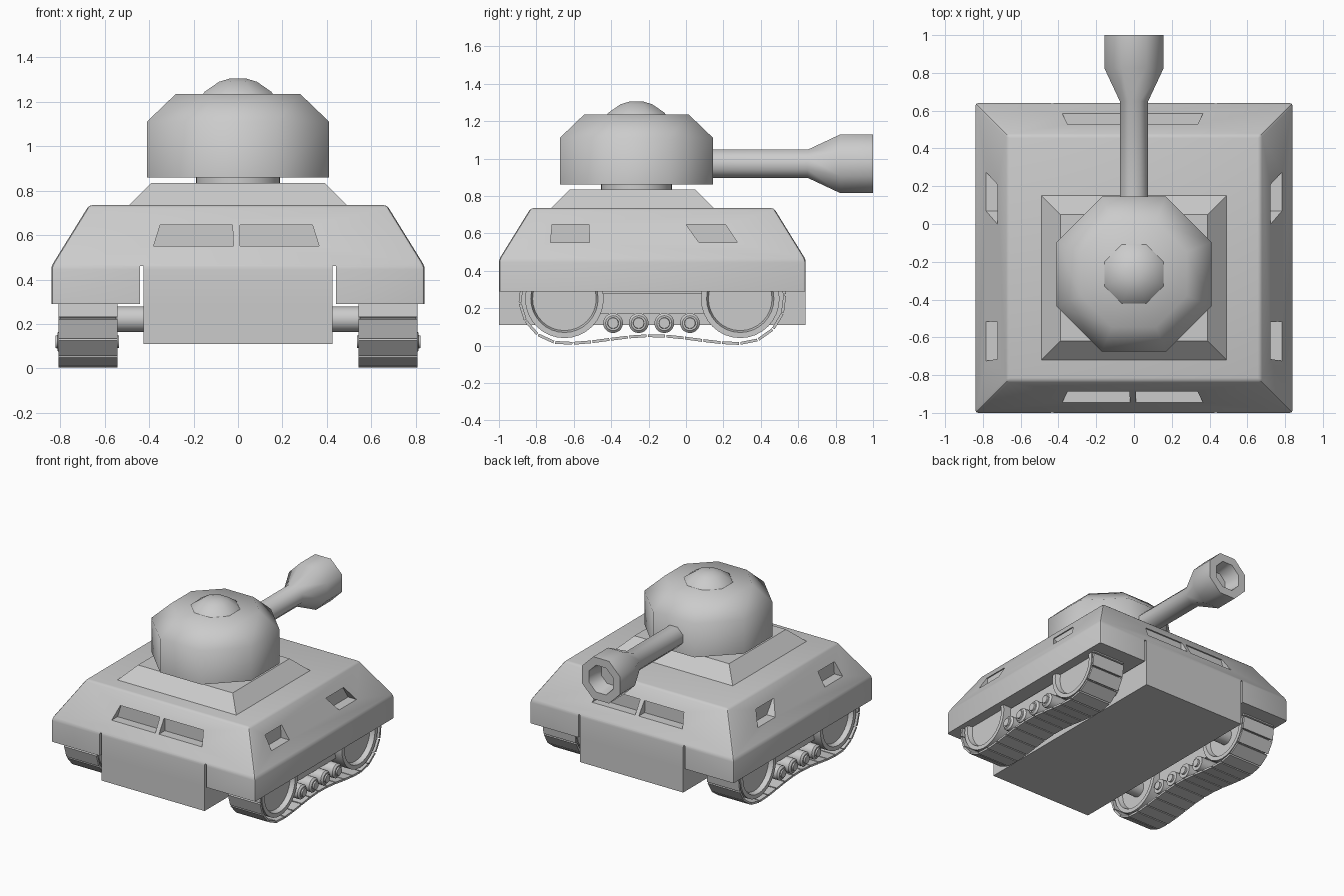
import bpy, bmesh
from math import pi, cos, sin, radians, atan2, hypot
from mathutils import Matrix, Vector

if "Cube" in bpy.data.objects:
    bpy.data.objects.remove(bpy.data.objects["Cube"])


def finish(name, bm, angle=30):
    bmesh.ops.remove_doubles(bm, verts=bm.verts, dist=1e-5)
    bmesh.ops.recalc_face_normals(bm, faces=bm.faces)
    me = bpy.data.meshes.new(name)
    bm.to_mesh(me)
    bm.free()
    ob = bpy.data.objects.new(name, me)
    bpy.context.collection.objects.link(ob)
    smooth(ob, angle)
    return ob


def smooth(ob, angle):
    bpy.ops.object.select_all(action='DESELECT')
    ob.select_set(True)
    bpy.context.view_layer.objects.active = ob
    bpy.ops.object.shade_smooth_by_angle(angle=radians(angle))


def loft(bm, rings, cap=True):
    rows = [[bm.verts.new(p) for p in r] for r in rings]
    for a, b in zip(rows, rows[1:]):
        for i in range(len(a)):
            j = (i + 1) % len(a)
            bm.faces.new((a[i], a[j], b[j], b[i]))
    if cap:
        bm.faces.new(rows[0])
        bm.faces.new(rows[-1])


def lathe(name, profile, matrix, n=32, flats=False, angle=40):
    """Revolve (radius, height) points; flats=True measures across the flats."""
    bm = bmesh.new()
    k, off = (1 / cos(pi / n), pi / n) if flats else (1, 0)
    loft(bm, [[(max(r, 1e-4) * k * cos(2 * pi * i / n + off),
                max(r, 1e-4) * k * sin(2 * pi * i / n + off), h)
               for i in range(n)] for r, h in profile])
    bm.transform(matrix)
    return finish(name, bm, angle)


def rect(x, y0, y1, z):
    return [(-x, y0, z), (x, y0, z), (x, y1, z), (-x, y1, z)]


def add_box(bm, lo, hi, matrix=Matrix()):
    size = [b - a for a, b in zip(lo, hi)]
    mid = [(a + b) / 2 for a, b in zip(lo, hi)]
    bmesh.ops.create_cube(bm, size=1, matrix=matrix @ Matrix.Translation(mid)
                          @ Matrix.Diagonal((*size, 1)))


def cut(target, bm):
    tool = finish("cutter", bm)
    tool.hide_render = True
    mod = target.modifiers.new("cut", 'BOOLEAN')
    mod.operation, mod.solver, mod.object = 'DIFFERENCE', 'EXACT', tool
    bpy.context.view_layer.objects.active = target
    bpy.ops.object.modifier_apply(modifier=mod.name)
    bpy.data.objects.remove(tool)


# Hull: sloped box with softened upper edges
bm = bmesh.new()
loft(bm, [rect(0.84, -1, 0.64, 0.11), rect(0.84, -1, 0.64, 0.46),
          rect(0.67, -0.83, 0.47, 0.735)])
edges = [e for e in bm.edges if max(v.co.z for v in e.verts) > 0.4]
bmesh.ops.bevel(bm, geom=edges, offset=0.015, segments=2, profile=0.5,
                affect='EDGES', clamp_overlap=True)
hull = finish("hull", bm)

# Undercut beneath each fender, plus the slot between fender and belly
for s in (-1, 1):
    for x1, z1 in ((1.0, 0.29), (0.44, 0.46)):
        bm = bmesh.new()
        a, b = sorted((s * 0.425, s * x1))
        add_box(bm, (a, -1.2, 0), (b, 0.9, z1))
        cut(hull, bm)

# Recessed windows on the four slopes
end_windows = ([(-0.38, 0.55), (-0.02, 0.55), (-0.025, 0.645), (-0.35, 0.645)],
               [(0.01, 0.55), (0.365, 0.55), (0.335, 0.645), (0.01, 0.645)])
side_windows = ([(-0.725, 0.55), (-0.515, 0.55), (-0.52, 0.648), (-0.715, 0.648)],
                [(0.07, 0.55), (0.275, 0.55), (0.21, 0.648), (0.0, 0.648)])
for w in end_windows:
    for inner, outer in ((-0.875, -1.1), (0.515, 0.75)):
        bm = bmesh.new()
        loft(bm, [[(u, d, z) for u, z in w] for d in (inner, outer)])
        cut(hull, bm)
for w in side_windows:
    for s in (-1, 1):
        bm = bmesh.new()
        loft(bm, [[(s * d, u, z) for u, z in w] for d in (0.715, 0.95)])
        cut(hull, bm)
smooth(hull, 30)

# Raised deck plate under the turret
bm = bmesh.new()
loft(bm, [rect(0.5, -0.72, 0.15, 0.725), rect(0.49, -0.72, 0.15, 0.735),
          rect(0.39, -0.62, 0.05, 0.835)])
finish("deck_plate", bm)

# Turret: ring, eight-sided body and domed hatch
up = Matrix.Translation((0, -0.265, 0))
lathe("turret_ring", [(0.19, 0.82), (0.19, 0.87)], up)
lathe("turret", [(0.41, 0.86), (0.41, 1.11), (0.28, 1.235), (0, 1.235)],
      up, 8, True, 50)
lathe("hatch_dome", [(0.16, 1.23), (0.15, 1.245), (0.085, 1.29), (0.035, 1.305),
                     (0, 1.305)], up, 8, True, 60)

# Gun barrel with flared, hollow muzzle
lathe("gun_barrel", [(0, 0.05), (0.075, 0.05), (0.075, 0.65), (0.157, 0.825),
                     (0.157, 1.0), (0.1, 1.0), (0.08, 0.88), (0, 0.88)],
      Matrix.Translation((0, 0, 0.972)) @ Matrix.Rotation(-pi / 2, 4, 'X'), 8, True, 50)

# Track centre line: two wheel arcs joined by a sagging lower run
Y0, Y1, ZC, R = -0.65, 0.29, 0.25, 0.239
path = [(Y0 - R * sin(t), ZC + R * cos(t)) for t in [pi * i / 40 for i in range(41)]]
path += [(Y0 + (Y1 - Y0) * i / 40, ZC - R + 0.021 * (1 - cos(2 * pi * i / 40)))
         for i in range(1, 40)]
path += [(Y1 + R * sin(t), ZC - R * cos(t)) for t in [pi * i / 40 for i in range(41)]]
path.append(path[0])
dist = [0]
for a, b in zip(path, path[1:]):
    dist.append(dist[-1] + hypot(b[0] - a[0], b[1] - a[1]))


def along(d):
    d %= dist[-1]
    i = max(k for k in range(len(dist) - 1) if dist[k] <= d)
    f = (d - dist[i]) / (dist[i + 1] - dist[i])
    return Vector(path[i]).lerp(Vector(path[i + 1]), f)


PLATES = 34
pitch = dist[-1] / PLATES
for s, side in ((-1, "left"), (1, "right")):
    # Track plates
    bm = bmesh.new()
    for i in range(PLATES):
        p, q = along(i * pitch), along((i + 1) * pitch)
        m = (p + q) / 2
        frame = (Matrix.Translation((s * 0.675, m.x, m.y))
                 @ Matrix.Rotation(atan2(q.y - p.y, q.x - p.x), 4, 'X'))
        h = (q - p).length / 2 - 0.004
        add_box(bm, (-0.133, -h, -0.0075), (0.133, h, 0.0075), frame)
    finish(side + "_track", bm)

    def outward(y, z):
        return Matrix.Translation((0, y, z)) @ Matrix.Rotation(s * pi / 2, 4, 'Y')

    # Dished drive wheels and axles
    for y, end in ((Y0, "front"), (Y1, "rear")):
        lathe(f"{side}_{end}_wheel",
              [(0, 0.585), (0.17, 0.585), (0.18, 0.55), (0.21, 0.55), (0.21, 0.8),
               (0.18, 0.8), (0.17, 0.765), (0, 0.765)], outward(y, ZC))
        lathe(f"{side}_{end}_axle", [(0.057, 0.4), (0.057, 0.6)], outward(y, 0.222))

    # Small road rollers with raised hubs
    for i in range(4):
        lathe(f"{side}_roller_{i + 1}",
              [(0, 0.535), (0.028, 0.535), (0.028, 0.55), (0.053, 0.55), (0.053, 0.8),
               (0.04, 0.812), (0.03, 0.812), (0.028, 0.822), (0, 0.822)],
              outward(-0.39 + 0.137 * i, 0.12), 20)

    # Suspension beam carrying the rollers
    bm = bmesh.new()
    a, b = sorted((s * 0.6, s * 0.74))
    add_box(bm, (a, -0.6, 0.17), (b, 0.24, 0.278))
    finish(side + "_suspension_beam", bm)
